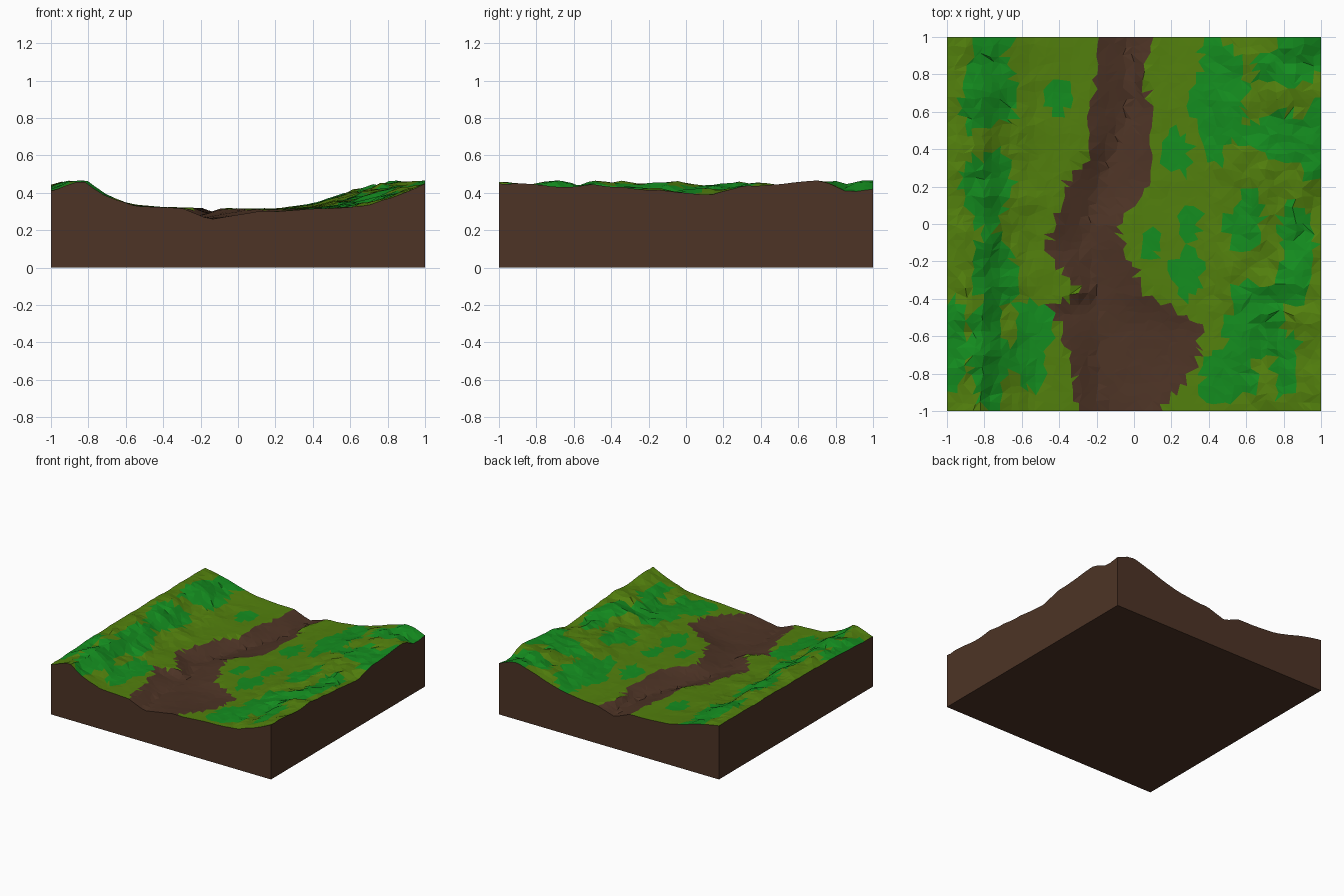
import bpy, bmesh, random
from math import hypot
from mathutils import noise, Vector

if "Cube" in bpy.data.objects:
    bpy.data.objects.remove(bpy.data.objects["Cube"])

random.seed(4)
N = 42          # grid cells per side
TOP = 0.465     # terrain is levelled off at this height

# Valley cross-sections (heights at XS) at successive depths y
XS = [-1, -.92, -.83, -.7, -.55, -.35, .2, .4, .55, .7, .85, 1]
ROWS = [
    (-1, [.41, .44, .465, .38, .33, .32, .30, .315, .32, .33, .385, .45]),
    (-.5, [.43, .45, .455, .37, .33, .32, .31, .32, .34, .37, .42, .445]),
    (0, [.44, .455, .44, .36, .325, .32, .315, .325, .36, .39, .405, .40]),
    (.5, [.44, .455, .44, .36, .33, .32, .315, .34, .39, .41, .44, .45]),
    (1, [.44, .43, .41, .37, .335, .32, .315, .34, .38, .43, .47, .42]),
]
# Right border heights
EDGE = [(-1, .45), (-.8, .445), (-.65, .43), (-.5, .445), (-.2, .415), (.12, .39),
        (.3, .43), (.5, .45), (.72, .465), (.87, .405), (1, .42)]
# Dry stream bed: y, left bank, deepest line, right bank
BED = [(-1, -.30, -.15, .12), (-.75, -.33, -.22, .33), (-.55, -.40, -.17, .37),
       (-.45, -.46, -.2, .20), (-.38, -.28, -.2, .07), (-.13, -.48, -.26, -.05),
       (0, -.42, -.25, -.09), (.22, -.36, -.18, .10), (.4, -.22, -.12, .09),
       (.6, -.24, -.04, .10), (.8, -.20, -.01, .04), (1, -.19, -.05, .12)]
# Lush patches: x, y, radius x, radius y
PATCHES = [(-.78, .75, .14, .3), (-.78, .2, .14, .22), (-.75, -.25, .13, .2),
           (-.78, -.7, .1, .3), (-.55, -.65, .11, .25), (-.96, -.65, .06, .22),
           (.45, .68, .15, .33), (.78, .47, .2, .12), (.85, .87, .2, .13),
           (.96, .45, .06, .22), (.23, .38, .08, .14), (.29, 0, .07, .08),
           (.28, -.25, .09, .12), (.6, 0, .1, .16), (.87, -.17, .09, .3),
           (.65, -.52, .15, .22), (.5, -.82, .15, .15), (.8, -.75, .07, .2),
           (.1, -.1, .05, .06), (-.42, .67, .1, .09)]


def lerp(keys, t):
    for (a, p), (b, q) in zip(keys, keys[1:]):
        if t <= b:
            f = max(0, (t - a) / (b - a))
            return p + (q - p) * f
    return keys[-1][1]


def bed(y):
    return [lerp([(b[0], b[i]) for b in BED], y) for i in (1, 2, 3)]


def height(x, y):
    h = lerp([(ry, lerp(list(zip(XS, hs)), x)) for ry, hs in ROWS], y)
    if x > .8:
        f = (x - .8) / .2
        h += f * (lerp(EDGE, y) - lerp([(ry, hs[-1]) for ry, hs in ROWS], y))
    left, mid, right = bed(y)
    if left < x < right:
        t = (x - left) / (mid - left) if x < mid else (right - x) / (right - mid)
        h -= .055 * t
    # rough banks, calm valley floor, clean outer rim
    rough = min(1, max(.12, (abs(x + .05) - .35) * 2.5))
    rim = min(1, .3 + (1 - max(abs(x), abs(y))) * 8)
    h += rough * rim * (.028 * noise.noise(Vector((x * 5, y * 5, 1)))
                        + .022 * noise.noise(Vector((x * 11, y * 11, 7))))
    return min(h, TOP)


def material(name, col):
    m = bpy.data.materials.new(name)
    m.diffuse_color = (*col, 1)
    m.use_nodes = True
    m.node_tree.nodes["Principled BSDF"].inputs["Base Color"].default_value = m.diffuse_color
    return m


# Height-field surface on a jittered grid
bm = bmesh.new()
step = 2 / N
grid = []
for j in range(N + 1):
    row = []
    for i in range(N + 1):
        x, y = -1 + i * step, -1 + j * step
        if 0 < i < N:
            x += random.uniform(-.3, .3) * step
        if 0 < j < N:
            y += random.uniform(-.3, .3) * step
        row.append(bm.verts.new((x, y, height(x, y))))
    grid.append(row)
for j in range(N):
    for i in range(N):
        a, b, c, d = grid[j][i], grid[j][i + 1], grid[j + 1][i + 1], grid[j + 1][i]
        tris = ((a, b, c), (a, c, d)) if random.random() < .5 else ((a, b, d), (b, c, d))
        for t in tris:
            bm.faces.new(t)

# Ground cover: 0 soil, 1 grass, 2 lush grass
for f in bm.faces:
    p = f.calc_center_median()
    left, mid, right = bed(p.y)
    wob = 1 + .5 * noise.noise(Vector((p.x * 7, p.y * 7, 3)))
    lush = any(hypot((p.x - cx) / rx, (p.y - cy) / ry) < wob for cx, cy, rx, ry in PATCHES)
    f.material_index = 0 if left < p.x < right else 2 if lush else 1

# Soil sides and flat underside
border = [e for e in bm.edges if e.is_boundary]
ext = bmesh.ops.extrude_edge_only(bm, edges=border)["geom"]
for g in ext:
    if isinstance(g, bmesh.types.BMVert):
        g.co.z = 0
    elif isinstance(g, bmesh.types.BMFace):
        g.material_index = 0
low = [e for e in bm.edges if e.is_boundary]
for f in bmesh.ops.contextual_create(bm, geom=low)["faces"]:
    f.material_index = 0
bmesh.ops.recalc_face_normals(bm, faces=bm.faces)

mesh = bpy.data.meshes.new("terrain_block")
bm.to_mesh(mesh)
bm.free()
for name, col in (("soil", (.075, .034, .019)), ("grass", (.085, .215, .004)),
                  ("lush_grass", (.007, .27, .014))):
    mesh.materials.append(material(name, col))
bpy.context.collection.objects.link(bpy.data.objects.new("terrain_block", mesh))
